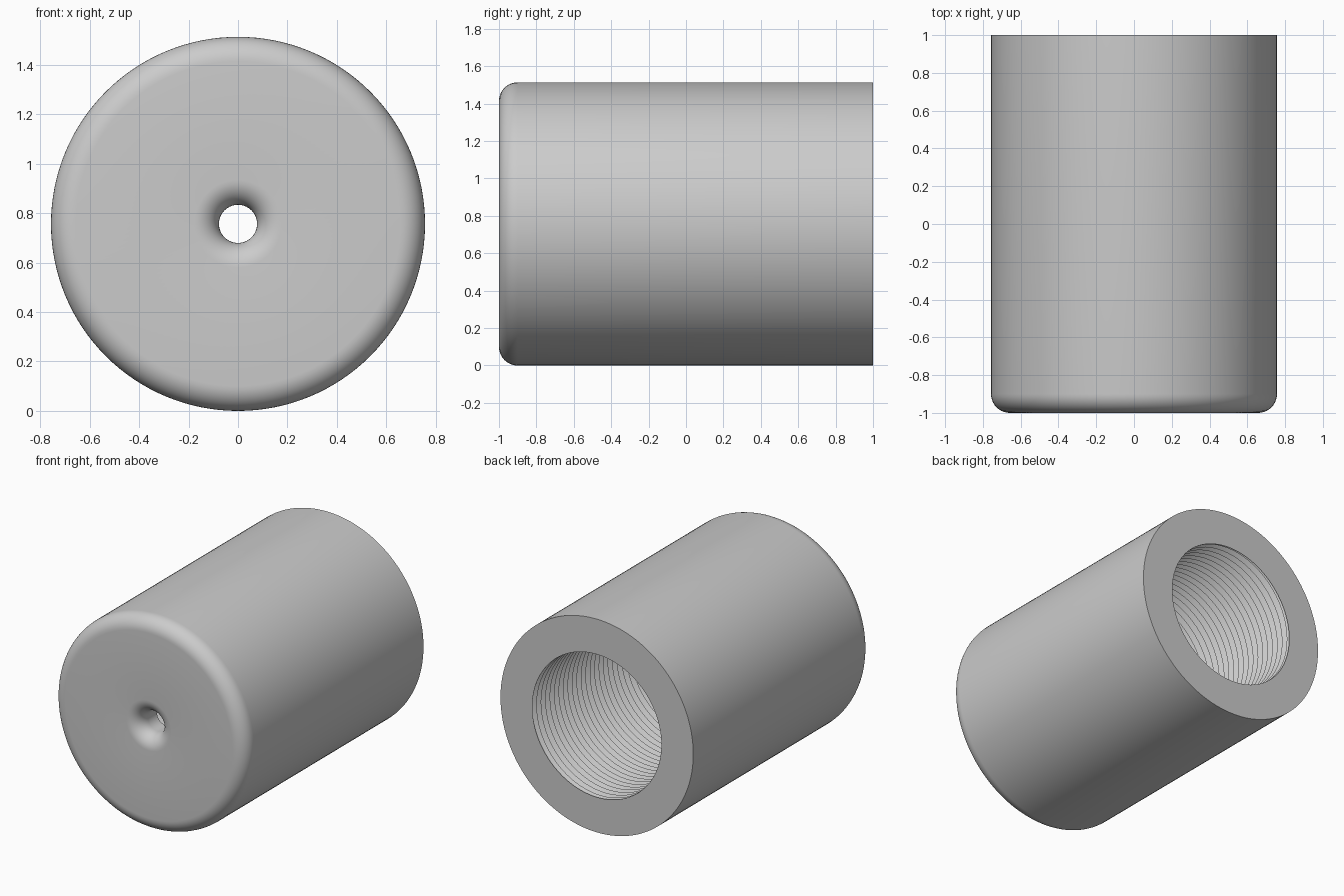
import bpy, bmesh
from math import sin, cos, pi, radians

if "Cube" in bpy.data.objects:
    bpy.data.objects.remove(bpy.data.objects["Cube"])

R = 0.757           # outer radius
FILLET = 0.1        # rounding of the front rim and the small hole
HOLE = 0.077
CREST, ROOT = 0.507, 0.54
PITCH = 0.05
FLOOR = -0.8        # inner end of the threaded bore
SEGS = 128
STEPS = 4           # rows per thread turn

grey = bpy.data.materials.new("plain grey")
grey.use_nodes = True
grey.diffuse_color = (0.6, 0.6, 0.6, 1)
grey.node_tree.nodes["Principled BSDF"].inputs["Base Color"].default_value = (0.6, 0.6, 0.6, 1)


def swept_surface(name, rows, point):
    """Grid of faces around the y axis; point(row, angle) gives radius and y."""
    bm = bmesh.new()
    grid = []
    for row in range(rows):
        ring = []
        for j in range(SEGS + 1):
            a = 2 * pi * j / SEGS
            r, y = point(row, a)
            ring.append(bm.verts.new((r * cos(a), y, R + r * sin(a))))
        grid.append(ring)
    for low, high in zip(grid, grid[1:]):
        for j in range(SEGS):
            bm.faces.new((low[j], low[j + 1], high[j + 1], high[j]))
    bmesh.ops.remove_doubles(bm, verts=bm.verts, dist=0.00005)
    bmesh.ops.dissolve_degenerate(bm, edges=bm.edges, dist=0.00005)
    mesh = bpy.data.meshes.new(name)
    bm.to_mesh(mesh)
    bm.free()
    mesh.materials.append(grey)
    obj = bpy.data.objects.new(name, mesh)
    bpy.context.collection.objects.link(obj)
    bpy.ops.object.select_all(action="DESELECT")
    obj.select_set(True)
    bpy.context.view_layer.objects.active = obj
    bpy.ops.object.shade_smooth_by_angle(angle=radians(35))
    return obj


# Sleeve: back ring, outer wall, rounded front, small hole and bore floor
def arc(radius_centre, start, end, count=10):
    angles = [start + (end - start) * i / count for i in range(count + 1)]
    return [(radius_centre + FILLET * cos(t), FILLET - 1 + FILLET * sin(t)) for t in angles]


profile = [(CREST, 1), (R, 1)]
profile += arc(R - FILLET, 0, -pi / 2)
profile += arc(HOLE + FILLET, -pi / 2, -pi)
profile += [(HOLE, FLOOR), (ROOT, FLOOR)]
swept_surface("sleeve", len(profile), lambda row, a: profile[row])


# Helical thread lining the bore, trimmed flat at both ends
def thread_point(row, a):
    y = FLOOR + PITCH * (row / STEPS - a / (2 * pi))
    y = min(max(y, FLOOR), 1)
    phase = ((y - FLOOR) / PITCH + a / (2 * pi)) % 1
    ridge = abs(2 * phase - 1)
    return ROOT + (CREST - ROOT) * ridge, y


turns = round((1 - FLOOR) / PITCH) + 1
swept_surface("bore_thread", turns * STEPS + 1, thread_point)
